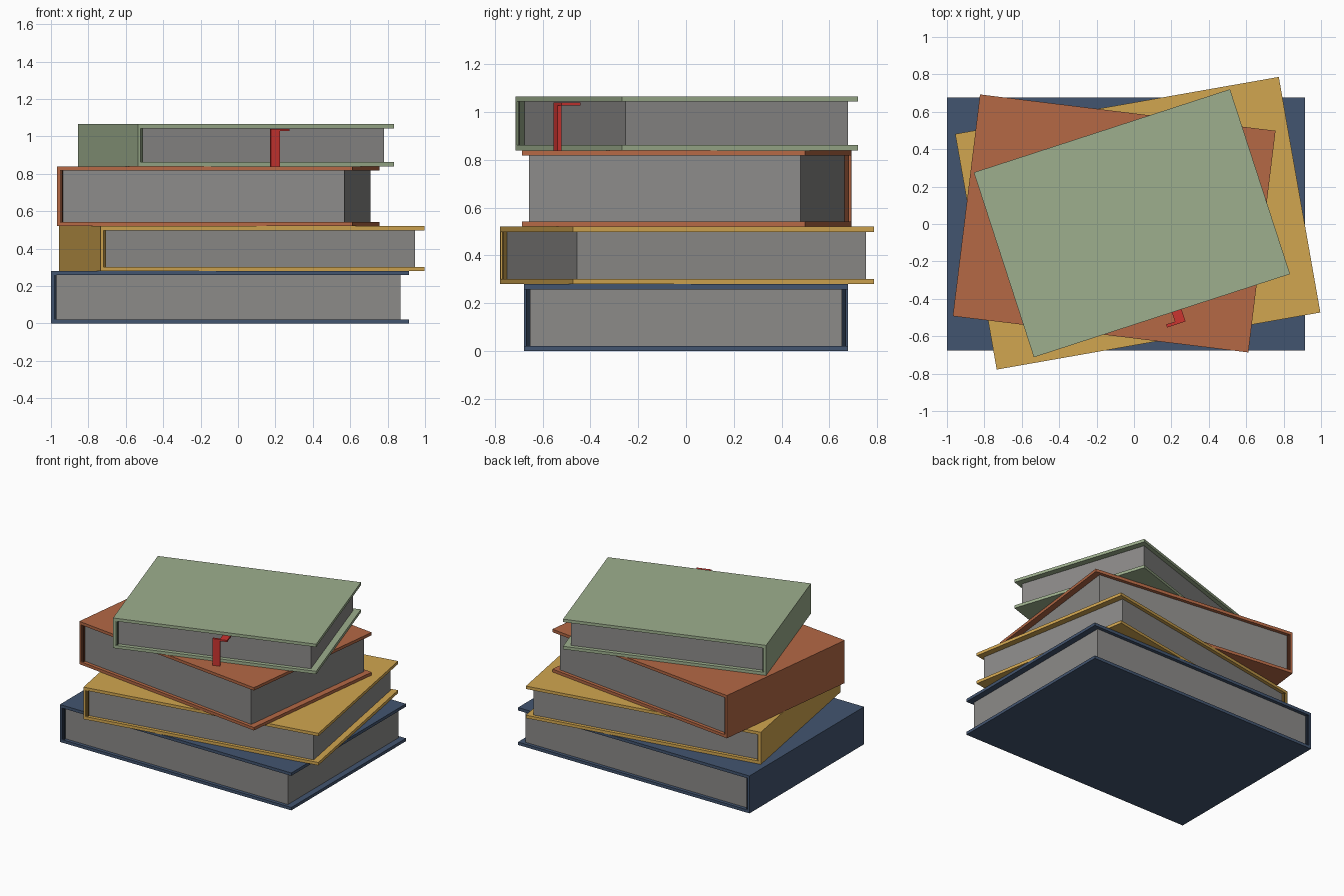
import bpy
from math import radians
from mathutils import Matrix

if "Cube" in bpy.data.objects:
    bpy.data.objects.remove(bpy.data.objects["Cube"])

COVER = 0.022   # board thickness
SPINE = 0.016   # spine thickness
HINGE = 0.030   # inner face of the dark hinge strip, from the spine


def material(name, rgb):
    mat = bpy.data.materials.new(name)
    mat.diffuse_color = (*rgb, 1)
    mat.use_nodes = True
    mat.node_tree.nodes["Principled BSDF"].inputs["Base Color"].default_value = mat.diffuse_color
    return mat


PAPER = material("paper", (0.262, 0.257, 0.250))


def box(name, lo, hi, frame, mat):
    """Axis-aligned box between two local corners, placed in a book's frame."""
    bpy.ops.mesh.primitive_cube_add(size=1)
    ob = bpy.context.object
    ob.name = name
    size = [h - l for l, h in zip(lo, hi)]
    mid = [(h + l) / 2 for l, h in zip(lo, hi)]
    ob.data.transform(Matrix.Translation(mid) @ Matrix.Diagonal((*size, 1)))
    ob.matrix_world = frame
    ob.data.materials.append(mat)
    return ob


def book(name, centre, angle, width, depth, z0, z1, rgb, fore=0.046, side=0.025):
    frame = Matrix.Translation((*centre, z0)) @ Matrix.Rotation(radians(angle), 4, 'Z')
    cloth = material(name + "_cloth", rgb)
    dark = material(name + "_hinge", [c * 0.25 for c in rgb])
    x, y, h = width / 2, depth / 2, z1 - z0
    # boards
    box(name + "_bottom_cover", (-x, -y, 0), (x, y, COVER), frame, cloth)
    box(name + "_top_cover", (-x, -y, h - COVER), (x, y, h), frame, cloth)
    # spine between the boards, with a dark hinge strip behind it
    box(name + "_spine", (-x, -y, COVER), (-x + SPINE, y, h - COVER), frame, cloth)
    box(name + "_hinge", (-x + SPINE, -y + 0.008, COVER),
        (-x + HINGE, y - 0.008, h - COVER), frame, dark)
    # inset page block
    box(name + "_pages", (-x + HINGE, -y + side, COVER),
        (x - fore, y - side, h - COVER), frame, PAPER)
    return frame


# stacked books, bottom to top
book("blue_book", (-0.042, 0), 0, 1.915, 1.355, 0, 0.28, (0.055, 0.09, 0.16))
book("yellow_book", (0.02, 0.004), 10, 1.757, 1.279, 0.28, 0.52, (0.64, 0.38, 0.08))
book("rust_book", (-0.106, 0.003), -7, 1.592, 1.194, 0.52, 0.84, (0.46, 0.14, 0.06))
top = book("green_book", (-0.011, 0.004), 18, 1.44, 1.039, 0.84, 1.065,
           (0.34, 0.43, 0.27), side=0.03)

# ribbon bookmark: hanging strip and the short strip leading to the pages
red = material("ribbon_red", (0.60, 0.035, 0.03))
box("bookmark_tail", (0.006, -0.588, 0), (0.058, -0.571, 0.20), top, red)
box("bookmark_strip", (0.056, -0.588, 0.188), (0.11, -0.503, 0.20), top, red)
